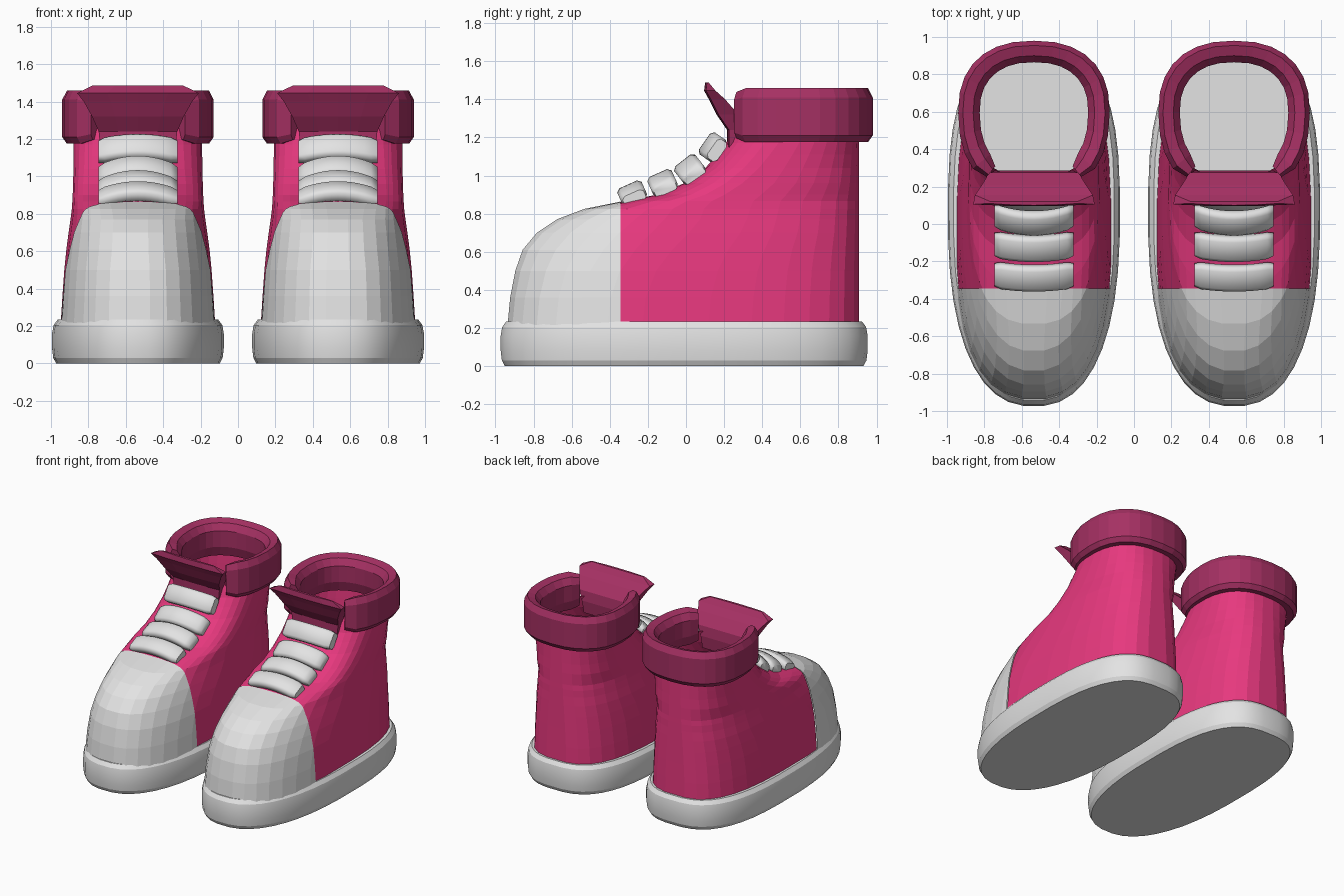
import bpy, bmesh, math
from mathutils import Vector

if "Cube" in bpy.data.objects:
    bpy.data.objects.remove(bpy.data.objects["Cube"])


def material(name, rgb):
    m = bpy.data.materials.new(name)
    m.use_nodes = True
    m.diffuse_color = (*rgb, 1)
    m.node_tree.nodes["Principled BSDF"].inputs["Base Color"].default_value = (*rgb, 1)
    return m


PINK = material("pink fabric", (0.80, 0.04, 0.21))
DARK = material("dark pink trim", (0.38, 0.03, 0.125))
WHITE = material("white rubber", (0.77, 0.77, 0.77))


def finish(bm, name, mat, x, smooth=None):
    """Turn a bmesh into an object shifted to one side."""
    bmesh.ops.recalc_face_normals(bm, faces=bm.faces)
    me = bpy.data.meshes.new(name)
    bm.to_mesh(me)
    bm.free()
    me.materials.append(mat)
    ob = bpy.data.objects.new(name, me)
    bpy.context.collection.objects.link(ob)
    ob.location.x = x
    if smooth:
        bpy.ops.object.select_all(action='DESELECT')
        ob.select_set(True)
        bpy.context.view_layer.objects.active = ob
        bpy.ops.object.shade_smooth_by_angle(angle=math.radians(smooth))


def power(v, p):
    return math.copysign(abs(v) ** p, v)


def outline(z, front, mid, back, half, fexp, bexp, count):
    """Egg-shaped ring with its own roundness at front and back."""
    pts = []
    for i in range(count):
        a = 2 * math.pi * (i + 0.5) / count
        c, s = math.cos(a), math.sin(a)
        p = 2 / (bexp if s > 0 else fexp)
        reach = back - mid if s > 0 else mid - front
        pts.append(Vector((half * power(c, p), mid + reach * power(s, p), z)))
    return pts


def loft(rows, caps=False):
    """Skin a list of equally long closed rings."""
    bm = bmesh.new()
    vs = [[bm.verts.new(p) for p in row] for row in rows]
    n = len(rows[0])
    for a, b in zip(vs, vs[1:]):
        for i in range(n):
            j = (i + 1) % n
            bm.faces.new((a[i], a[j], b[j], b[i]))
    if caps:
        bm.faces.new(vs[0])
        bm.faces.new(vs[-1])
    return bm


def sole(side, x):
    rows = []
    for z, inset in ((0, .022), (.03, .006), (.08, 0), (.16, 0), (.205, .008), (.235, .03)):
        rows.append(outline(z, -.975 + inset, .05, .955 - inset, .46 - inset, 2.4, 2.8, 40))
    finish(loft(rows, caps=True), side + "_sole", WHITE, x, 20)


# Upper rings: height, front, widest point, half width, front and back roundness
UPPER = ((.20, -.935, -.10, .415, 2.5, 3.0), (.36, -.92, -.08, .405, 2.5, 3.0),
         (.50, -.893, -.02, .395, 2.5, 2.9), (.61, -.855, .06, .384, 2.4, 2.8),
         (.70, -.78, .15, .372, 2.4, 2.7), (.77, -.675, .20, .362, 2.4, 2.6),
         (.825, -.53, .22, .355, 2.6, 2.6), (.865, -.33, .25, .352, 2.9, 2.5),
         (.90, -.15, .30, .35, 3, 2.5), (.96, -.01, .38, .348, 3, 2.5),
         (1.04, .10, .45, .346, 2.8, 2.4), (1.11, .165, .50, .345, 2.7, 2.4),
         (1.17, .21, .54, .345, 2.6, 2.4), (1.28, .25, .57, .345, 2.4, 2.4))


def upper_part(name, mat, x, keep_front, grow):
    """Cut the shared upper at the cap seam and keep one end."""
    rows = [outline(z, f - grow, m, .91, w + grow, fe, be, 32)
            for z, f, m, w, fe, be in UPPER]
    bm = loft(rows)
    bmesh.ops.bisect_plane(bm, geom=bm.verts[:] + bm.edges[:] + bm.faces[:],
                           plane_co=(0, -.345, 0), plane_no=(0, 1, 0),
                           clear_outer=keep_front, clear_inner=not keep_front)
    finish(bm, name, mat, x)


def collar(side, x):
    """Open padded band that runs around the ankle."""
    section = ((.06, 1.21), (.035, 1.175), (-.03, 1.18), (-.055, 1.26),
               (-.055, 1.39), (-.02, 1.44), (.035, 1.458), (.06, 1.41))
    rows, steps = [], 22
    for i in range(steps + 1):
        a = math.radians(-52 + 284 * i / steps)
        c, s = power(math.cos(a), .85), power(math.sin(a), .85)
        ry = .32 if s > 0 else .39
        tip = .6 if i in (0, steps) else 1
        rows.append([((.345 + r * tip) * c, .60 + (ry + r * tip) * s, 1.32 + (z - 1.32) * tip ** .3)
                     for r, z in section])
    finish(loft(rows, caps=True), side + "_collar", DARK, x)


def tongue(side, x):
    """Thick flared flap with clipped top corners."""
    across = (-1, -.5, 0, .5, 1)
    rows = []
    for front, back, z, half in ((.215, .275, 1.14, .20), (.215, .285, 1.24, .21),
                                 (.16, .275, 1.32, .245), (.12, .205, 1.40, .29),
                                 (.095, .155, 1.445, .325), (.10, .12, 1.487, .24)):
        rows.append([(half * u, front + .01 * u * u, z) for u in across]
                    + [(half * u * .97, back, z) for u in reversed(across)])
    finish(loft(rows, caps=True), side + "_tongue", DARK, x)


def lace(name, x, y, z, tilt, arch):
    """Arched strap whose cross-section follows the slope of the instep."""
    t = math.radians(tilt)
    along = Vector((0, math.cos(t), math.sin(t)))
    normal = Vector((0, -math.sin(t), math.cos(t)))
    rows, steps = [], 12
    for i in range(steps + 1):
        u = 2 * i / steps - 1
        centre = Vector((.212 * u, y, z)) + normal * arch * (.5 - u * u)
        tip = .86 if i in (0, steps) else 1
        rows.append([centre + along * a * tip + normal * b * tip for a, b in
                     ((-.07, -.02), (-.05, -.036), (.05, -.036), (.07, -.02),
                      (.07, .02), (.05, .036), (-.05, .036), (-.07, .02))])
    finish(loft(rows, caps=True), name, WHITE, x, 60)


for side, x in (("left", .535), ("right", -.535)):
    sole(side, x)
    upper_part(side + "_upper", PINK, x, False, 0)
    upper_part(side + "_toe_cap", WHITE, x, True, .006)
    collar(side, x)
    tongue(side, x)
    for k, spec in enumerate(((-.28, .90, 24, .045), (-.12, .955, 24, .055),
                              (.025, 1.025, 38, .065), (.145, 1.145, 55, .045))):
        lace(f"{side}_lace_{k + 1}", x, *spec)
